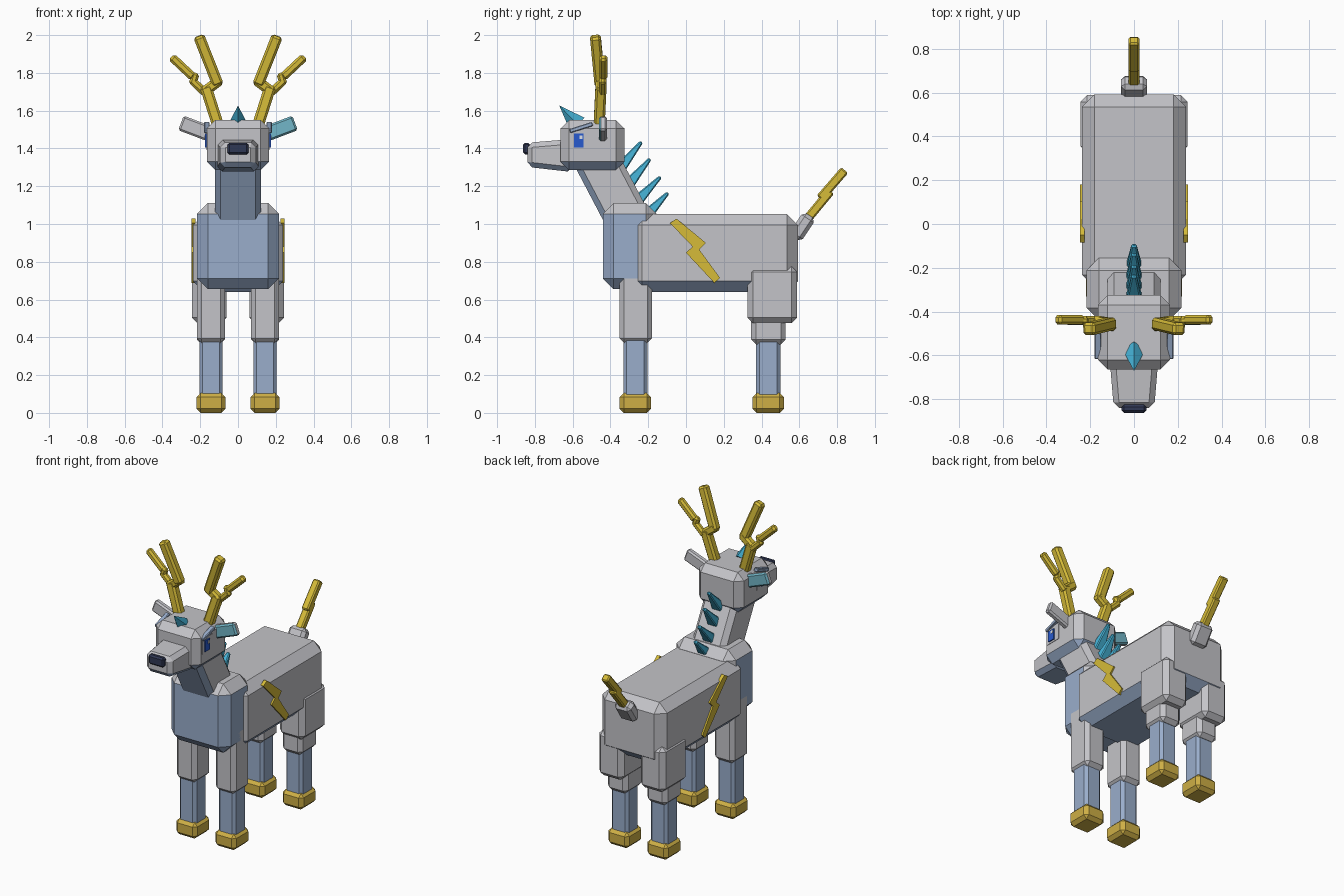
import bpy, bmesh
from mathutils import Vector, Matrix

if "Cube" in bpy.data.objects:
    bpy.data.objects.remove(bpy.data.objects["Cube"], do_unlink=True)


def material(name, r, g, b):
    m = bpy.data.materials.new(name)
    m.use_nodes = True
    m.diffuse_color = (r, g, b, 1)
    m.node_tree.nodes["Principled BSDF"].inputs["Base Color"].default_value = (r, g, b, 1)
    return m


GREY = material("light grey", 0.55, 0.55, 0.58)
BLUE = material("dusty blue", 0.32, 0.42, 0.60)
GOLD = material("bright gold", 0.67, 0.50, 0.04)
HOOF = material("hoof gold", 0.62, 0.43, 0.06)
CYAN = material("mane cyan", 0.06, 0.45, 0.68)
EAR = material("ear teal", 0.17, 0.47, 0.58)
NAVY = material("nose navy", 0.03, 0.04, 0.09)
IRIS = material("eye blue", 0.02, 0.10, 0.62)
WHITE = material("eye white", 0.85, 0.87, 0.9)


def finish(name, bm, mat, second=None, rule=None, side=1):
    """Mirror if asked, paint faces that meet the rule, and link the object."""
    for v in bm.verts:
        v.co.x *= side
    bmesh.ops.recalc_face_normals(bm, faces=bm.faces)
    bm.normal_update()
    mesh = bpy.data.meshes.new(name)
    mesh.materials.append(mat)
    if second:
        mesh.materials.append(second)
        for f in bm.faces:
            f.material_index = int(rule(f.normal))
    bm.to_mesh(mesh)
    bm.free()
    ob = bpy.data.objects.new(name, mesh)
    bpy.context.collection.objects.link(ob)
    return ob


def chamfer(bm, width):
    if width:
        bmesh.ops.bevel(bm, geom=list(bm.edges), offset=width, segments=1,
                        affect='EDGES', clamp_overlap=True)


def box(name, xs, ys, zs, cut, mat, second=None, rule=None, side=1):
    """Chamfered block from its extents on each axis."""
    bm = bmesh.new()
    bmesh.ops.create_cube(bm, size=1)
    for v in bm.verts:
        v.co = [(a + b) / 2 + c * (b - a) for (a, b), c in zip((xs, ys, zs), v.co)]
    chamfer(bm, cut)
    return finish(name, bm, mat, second, rule, side)


def bar(name, start, end, width, depth, cut, mat, second=None, rule=None, side=1, taper=1):
    """Chamfered bar from start to end, optionally tapered."""
    a, b = Vector(start), Vector(end)
    z = (b - a).normalized()
    x = Vector((0, 1, 0)).cross(z).normalized()
    y = z.cross(x)
    bm = bmesh.new()
    bmesh.ops.create_cube(bm, size=1)
    for v in bm.verts:
        t = v.co.z + 0.5
        s = 1 + (taper - 1) * t
        v.co = a.lerp(b, t) + x * v.co.x * width * s + y * v.co.y * depth * s
    chamfer(bm, cut)
    return finish(name, bm, mat, second, rule, side)


def underside(n):
    return n.z < -0.3


# Trunk, chest and neck
box("body", (-.237, .237), (-.29, .592), (.64, 1.052), .057, GREY, BLUE, underside)
box("chest", (-.217, .217), (-.44, -.155), (.655, 1.11), .057, GREY, BLUE,
    lambda n: n.z < 0.3 and n.y < 0.3)
bar("neck", (0, -.28, .97), (0, -.49, 1.37), .244, .235, .03, GREY, BLUE,
    lambda n: n.y < -0.55)

# Head and muzzle
box("head", (-.165, .165), (-.665, -.325), (1.285, 1.55), .045, GREY, BLUE, underside)
bm = bmesh.new()
bmesh.ops.create_cube(bm, size=1)
for v in bm.verts:
    front = v.co.y < 0
    v.co.x *= .185 if front else .225
    v.co.z = (1.43 if front else 1.45) if v.co.z > 0 else (1.302 if front else 1.275)
    v.co.y = -.84 if front else -.6
chamfer(bm, .026)
finish("muzzle", bm, GREY, BLUE, underside)
box("nose", (-.056, .056), (-.862, -.825), (1.368, 1.43), .01, NAVY)

# Forelock spike
bm = bmesh.new()
bmesh.ops.create_cone(bm, segments=4, radius1=.052, radius2=0, depth=.14, cap_ends=True)
lean = Vector((0, -.105, .11)).to_track_quat('Z', 'Y').to_matrix().to_4x4()
bmesh.ops.transform(bm, verts=bm.verts, matrix=Matrix.Translation((0, -.623, 1.577)) @ lean)
finish("forelock", bm, CYAN)

# Mane spikes along the back of the neck
mane = [((-.345, 1.30), (-.235, 1.435)), ((-.30, 1.215), (-.19, 1.345)),
        ((-.255, 1.125), (-.135, 1.25)), ((-.205, 1.05), (-.095, 1.165))]
for i, (root, tip) in enumerate(mane):
    bar(f"mane_spike_{i + 1}", (0, *root), (0, *tip), .075, .06, .006, CYAN, taper=.3)

# Tail: stub and zigzag tip
bar("tail_base", (0, .575, .925), (0, .655, 1.045), .12, .078, .02, GREY)
bar("tail_lower", (0, .645, 1.03), (0, .765, 1.175), .05, .048, .008, GOLD)
bar("tail_upper", (0, .71, 1.135), (0, .84, 1.285), .05, .048, .008, GOLD)

# Zigzag outline for the flank badges, as (y, z)
BOLT = [(-.085, 1.005), (-.05, 1.028), (.105, .90), (.07, .865),
        (.18, .715), (.15, .688), (0, .848), (.035, .88)]

# Antler bars as (x, y, z) ends with width
ANTLER = {
    "stem": ((.105, -.46, 1.52), (.172, -.45, 1.73), .062),
    "joint": ((.185, -.45, 1.695), (.092, -.455, 1.765), .055),
    "main_beam": ((.105, -.455, 1.735), (.208, -.48, 1.995), .06),
    "branch": ((.17, -.44, 1.69), (.248, -.44, 1.765), .042),
    "branch_joint": ((.243, -.44, 1.735), (.222, -.44, 1.80), .04),
    "branch_tip": ((.235, -.437, 1.775), (.352, -.437, 1.885), .045),
}

for label, s in (("left", 1), ("right", -1)):
    # Antlers and ears
    for part, (a, b, w) in ANTLER.items():
        bar(f"{label}_antler_{part}", a, b, w, w * .95, .012, GOLD, side=s)
    bar(f"{label}_ear", (.13, -.44, 1.47), (.302, -.44, 1.535), .082, .042, .01,
        GREY, EAR, lambda n: n.y < -0.5, s)

    # Eyes and brows
    box(f"{label}_eye_plate", (.16, .168), (-.61, -.503), (1.393, 1.492), 0, GREY, side=s)
    box(f"{label}_iris", (.166, .175), (-.592, -.542), (1.405, 1.478), 0, IRIS, side=s)
    box(f"{label}_eye_glint", (.172, .178), (-.565, -.548), (1.45, 1.468), 0, WHITE, side=s)
    bar(f"{label}_brow", (.165, -.615, 1.492), (.165, -.495, 1.53), .03, .022, .004,
        BLUE, side=s)

    # Flank badge
    bm = bmesh.new()
    face = bm.faces.new([bm.verts.new((.225, y, z)) for y, z in BOLT])
    wall = bmesh.ops.extrude_face_region(bm, geom=[face])["geom"]
    for v in wall:
        if isinstance(v, bmesh.types.BMVert):
            v.co.x = .247
    finish(f"{label}_flank_bolt", bm, GOLD, side=s)

    # Legs
    box(f"{label}_front_upper_leg", (.068, .217), (-.352, -.18), (.37, .80), .025, GREY, side=s)
    box(f"{label}_thigh", (.06, .244), (.325, .588), (.475, .777), .03, GREY, side=s)
    box(f"{label}_hind_knee", (.07, .218), (.345, .527), (.363, .55), .025, GREY, side=s)
    for end, y in (("front", -.268), ("hind", .435)):
        box(f"{label}_{end}_lower_leg", (.081, .205), (y - .064, y + .064), (.07, .42), .018,
            BLUE, side=s)
        box(f"{label}_{end}_hoof", (.066, .22), (y - .083, y + .083), (0, .105), .022,
            HOOF, side=s)
